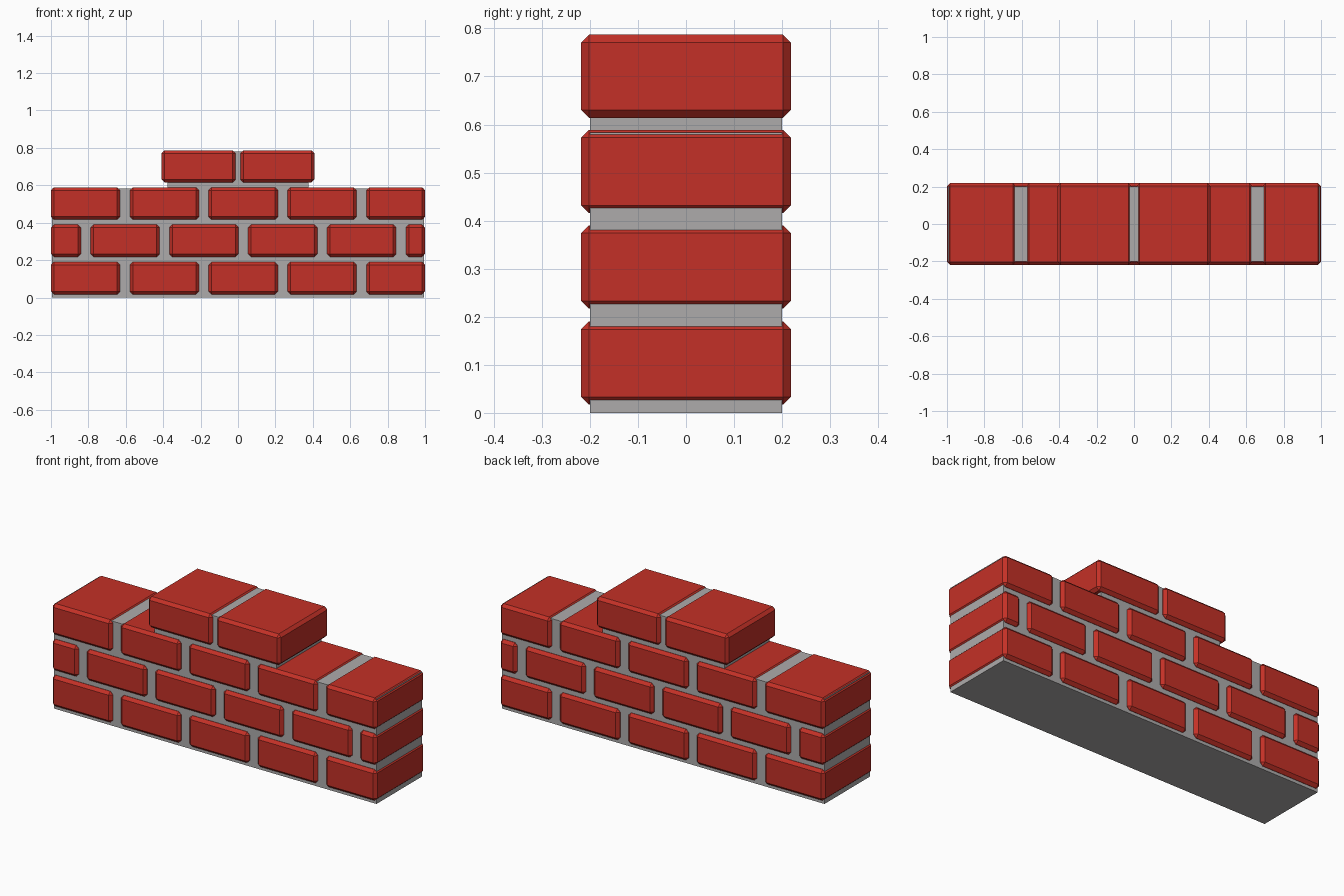
import bpy, bmesh
from mathutils import Vector

if "Cube" in bpy.data.objects:
    bpy.data.objects.remove(bpy.data.objects["Cube"])

DEPTH = 0.218      # half depth of a brick
HEIGHT = 0.173
CHAMFER = 0.016

red = bpy.data.materials.new("brick_red")
red.diffuse_color = (0.55, 0.03, 0.02, 1)
red.use_nodes = True
red.node_tree.nodes["Principled BSDF"].inputs["Base Color"].default_value = red.diffuse_color
grey = bpy.data.materials.new("mortar_grey")
grey.diffuse_color = (0.42, 0.41, 0.41, 1)
grey.use_nodes = True
grey.node_tree.nodes["Principled BSDF"].inputs["Base Color"].default_value = grey.diffuse_color


def box(name, x0, x1, half_y, z0, z1, mat, chamfer=0):
    bm = bmesh.new()
    bmesh.ops.create_cube(bm, size=1)
    size = Vector((x1 - x0, 2 * half_y, z1 - z0))
    mid = Vector(((x0 + x1) / 2, 0, (z0 + z1) / 2))
    for v in bm.verts:
        v.co = mid + v.co * size
    if chamfer:
        bmesh.ops.bevel(bm, geom=bm.edges[:], offset=chamfer, segments=1,
                        profile=0.5, affect='EDGES')
    mesh = bpy.data.meshes.new(name)
    bm.to_mesh(mesh)
    bm.free()
    mesh.materials.append(mat)
    obj = bpy.data.objects.new(name, mesh)
    bpy.context.collection.objects.link(obj)
    return obj


def course(row, z0, first_x, length, pitch, lo, hi):
    # one row of bricks, end bricks cut flush with the wall ends
    x, i = first_x, 1
    while x < hi - 0.05:
        box(f"brick_row{row}_{i}", max(x, lo), min(x + length, hi),
            DEPTH, z0, z0 + HEIGHT, red, CHAMFER)
        x += pitch
        i += 1


# Mortar core: long lower block and short upper block
box("mortar_lower", -0.994, 0.994, 0.2, 0, 0.583, grey)
box("mortar_upper", -0.376, 0.376, 0.2, 0.57, 0.78, grey)

# Running-bond courses
course(1, 0.017, -1.0, 0.37, 0.4215, -1, 1)
course(2, 0.217, -1.21, 0.37, 0.4215, -1, 1)
course(3, 0.416, -1.0, 0.37, 0.4215, -1, 1)

# Two bricks on top
course(4, 0.614, -0.408, 0.394, 0.422, -0.408, 0.408)
